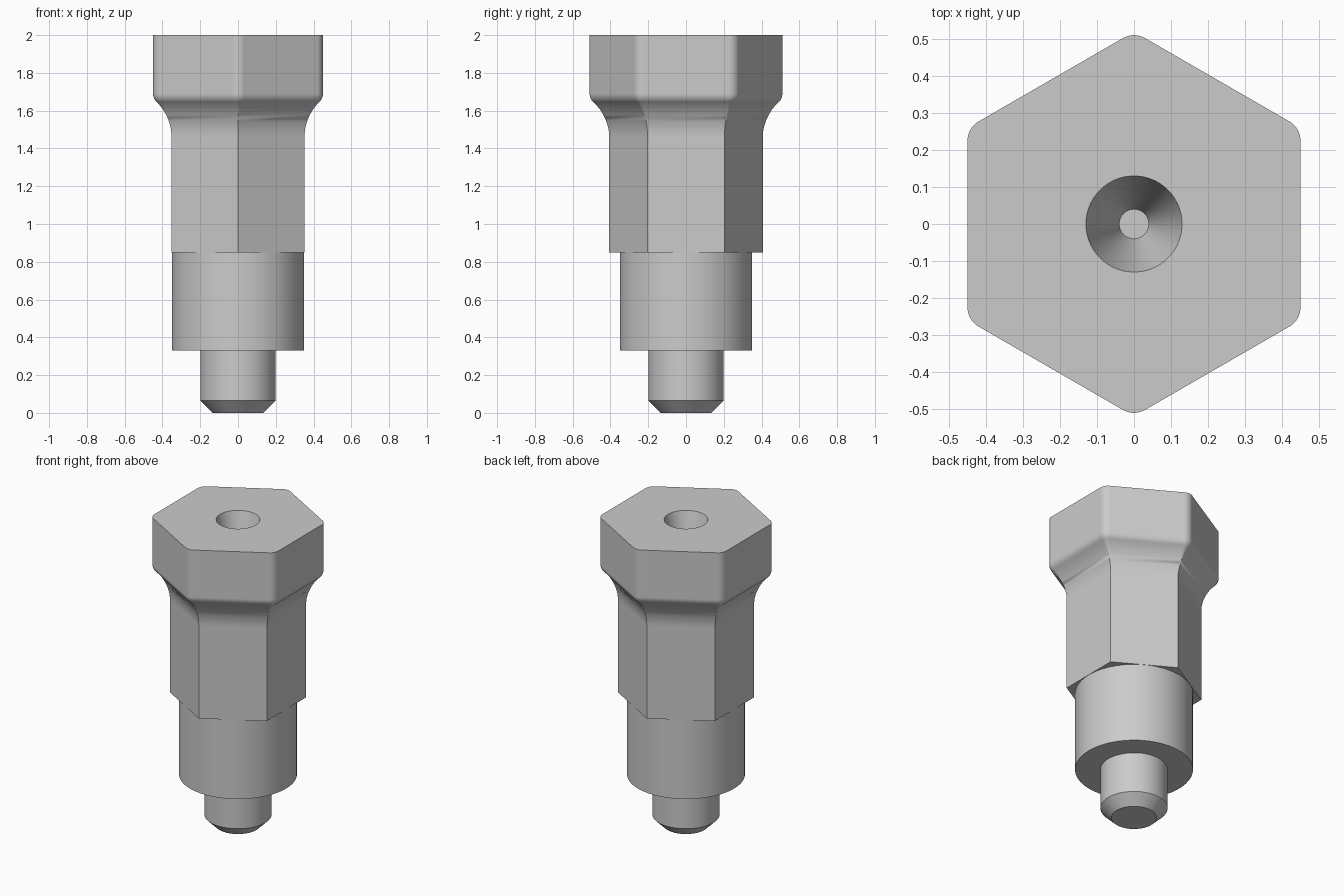
import bpy
import bmesh
from math import sin, cos, pi, radians

cube = bpy.data.objects.get("Cube")
if cube:
    bpy.data.objects.remove(cube, do_unlink=True)

steel = bpy.data.materials.new("grey_steel")
steel.use_nodes = True
grey = (0.6, 0.6, 0.6, 1)
steel.diffuse_color = grey
steel.node_tree.nodes["Principled BSDF"].inputs["Base Color"].default_value = grey

CORNER = 8           # points per hexagon corner
COUNT = 6 * CORNER   # points per ring


def circle(radius, z):
    """Ring whose points line up with those of a hexagon ring."""
    angles = [pi / 2 + (i + 0.5 - CORNER / 2) * 2 * pi / COUNT for i in range(COUNT)]
    return [(radius * cos(a), radius * sin(a), z) for a in angles]


def hexagon(apothem, rounding, z):
    """Hexagon ring with corners on the y axis, rounded by the given radius."""
    ring = []
    reach = (apothem - rounding) / cos(pi / 6)
    for k in range(6):
        mid = pi / 2 + k * pi / 3
        for j in range(CORNER):
            a = mid + (j / (CORNER - 1) - 0.5) * pi / 3
            ring.append((reach * cos(mid) + rounding * cos(a),
                         reach * sin(mid) + rounding * sin(a), z))
    return ring


def loft(name, rings):
    """Skin the rings in order and cap both ends."""
    bm = bmesh.new()
    rows = [[bm.verts.new(p) for p in ring] for ring in rings]
    for low, high in zip(rows, rows[1:]):
        for i in range(COUNT):
            j = (i + 1) % COUNT
            bm.faces.new((low[i], low[j], high[j], high[i]))
    bm.faces.new(rows[0][::-1])
    bm.faces.new(rows[-1])
    bmesh.ops.remove_doubles(bm, verts=bm.verts, dist=1e-5)
    bmesh.ops.recalc_face_normals(bm, faces=bm.faces)
    mesh = bpy.data.meshes.new(name)
    bm.to_mesh(mesh)
    bm.free()
    mesh.materials.append(steel)
    obj = bpy.data.objects.new(name, mesh)
    bpy.context.collection.objects.link(obj)
    bpy.ops.object.select_all(action='DESELECT')
    obj.select_set(True)
    bpy.context.view_layer.objects.active = obj
    bpy.ops.object.shade_smooth_by_angle(angle=radians(30))
    normals = obj.modifiers.new("weighted_normals", 'WEIGHTED_NORMAL')
    normals.keep_sharp = True
    return obj


# Hexagonal body: straight shaft, concave flare, rounded head edge, tapered hole
BODY, HEAD = 0.352, 0.45
FLARE, EDGE = 0.26, 0.06
TURN = radians(46)
rings = [hexagon(BODY, 0, 0.85)]
for i in range(13):
    t = i / 12
    a = t * TURN
    rounding = EDGE * cos(TURN) * max(0, (t - 0.55) / 0.45)
    rings.append(hexagon(BODY + FLARE * (1 - cos(a)), rounding, 1.46 + FLARE * sin(a)))
for i in range(1, 9):
    a = TURN * (1 - i / 8)
    rings.append(hexagon(HEAD - EDGE * (1 - cos(a)), EDGE * cos(a), 1.69 - EDGE * sin(a)))
rings += [hexagon(HEAD, EDGE, 2), circle(0.13, 2), circle(0.04, 1.67)]
loft("hexagonal_body", rings)

# Round collar below the body
loft("collar", [circle(0.351, 0.33), circle(0.351, 0.86)])

# Pin with chamfered tip
loft("pin", [circle(0.135, 0), circle(0.2, 0.065), circle(0.2, 0.35)])
